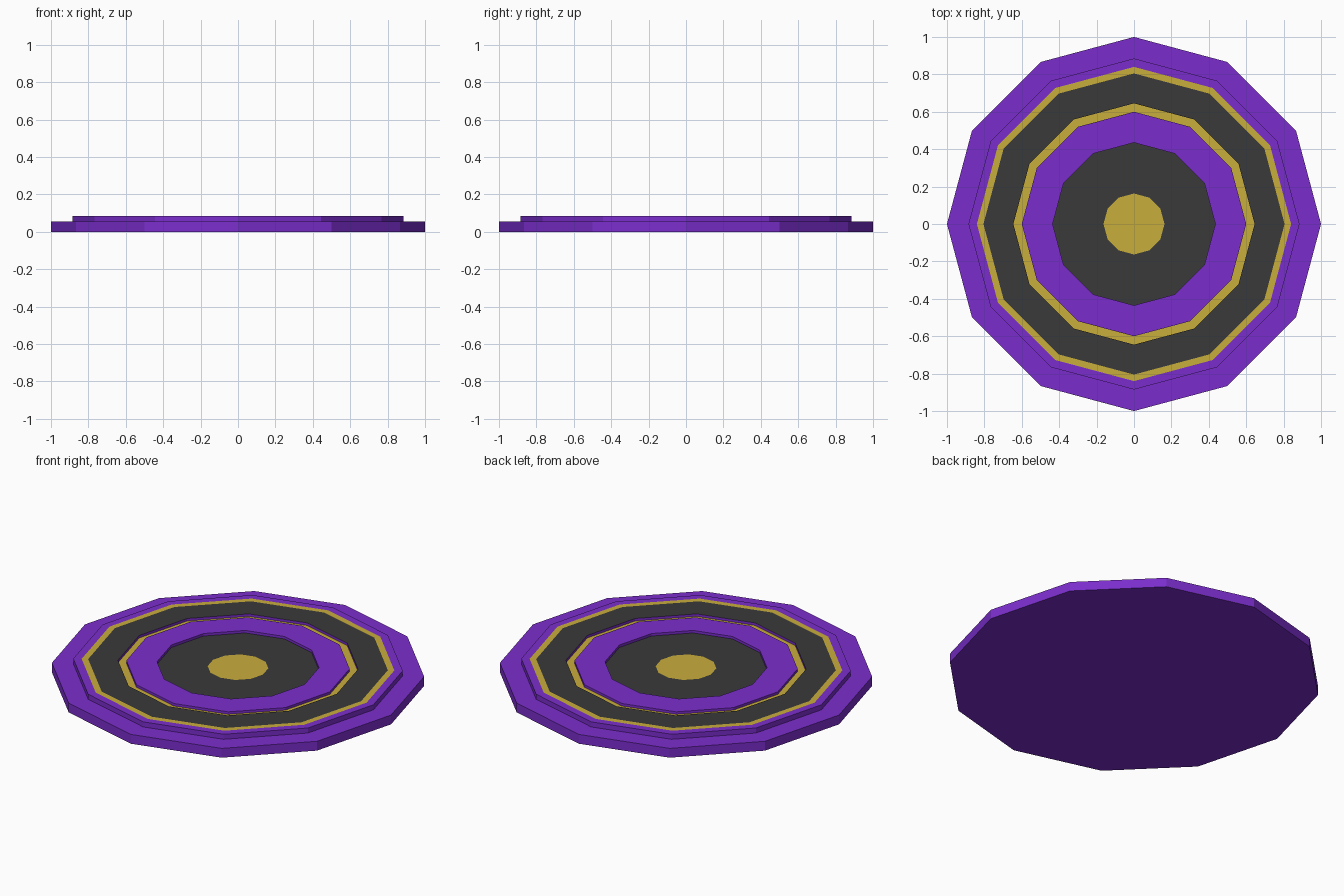
import bpy, bmesh, math

if "Cube" in bpy.data.objects:
    bpy.data.objects.remove(bpy.data.objects["Cube"])

SIDES = 12


def material(name, rgb):
    m = bpy.data.materials.new(name)
    m.diffuse_color = (*rgb, 1.0)
    m.use_nodes = True
    m.node_tree.nodes["Principled BSDF"].inputs["Base Color"].default_value = m.diffuse_color
    return m


PURPLE = material("purple", (0.195, 0.027, 0.604))
GOLD = material("gold", (0.584, 0.418, 0.045))
DARK = material("charcoal", (0.042, 0.042, 0.042))
MATS = [PURPLE, GOLD, DARK]


def lathe(name, start, bands):
    """Spin a profile; each band is (radius, z, material) and joins the point before it."""
    bm = bmesh.new()

    def ring(r, z):
        if r == 0:
            return [bm.verts.new((0, 0, z))] * SIDES
        return [bm.verts.new((r * math.cos(a), r * math.sin(a), z))
                for a in (math.tau * i / SIDES for i in range(SIDES))]

    prev = ring(*start)
    for r, z, mat in bands:
        cur = ring(r, z)
        for i in range(SIDES):
            j = (i + 1) % SIDES
            quad = [prev[i], prev[j], cur[j], cur[i]]
            face = bm.faces.new(list(dict.fromkeys(quad)))
            face.material_index = MATS.index(mat)
        prev = cur
    me = bpy.data.meshes.new(name)
    bm.to_mesh(me)
    bm.free()
    for m in MATS:
        me.materials.append(m)
    ob = bpy.data.objects.new(name, me)
    bpy.context.collection.objects.link(ob)
    return ob


LOW, STEP, TOP, SUNK = 0.0, 0.055, 0.085, 0.07

# wide base slab, with underside and exposed ledge
lathe("base_slab", (0, LOW), [(1.0, LOW, PURPLE), (1.0, STEP, PURPLE), (0.885, STEP, PURPLE)])

# raised outer tier with a gold stripe and a charcoal walkway
lathe("outer_tier", (0.885, STEP), [
    (0.885, TOP, PURPLE), (0.84, TOP, PURPLE), (0.805, TOP, GOLD),
    (0.645, TOP, DARK), (0.645, SUNK, PURPLE)])

# gold groove floor
lathe("gold_groove", (0.645, SUNK), [(0.60, SUNK, GOLD)])

# raised inner purple ring
lathe("inner_ring", (0.60, SUNK), [
    (0.60, TOP, PURPLE), (0.435, TOP, PURPLE), (0.435, SUNK, PURPLE)])

# sunken charcoal floor with the gold centre disc
lathe("centre_floor", (0.435, SUNK), [(0.163, SUNK, DARK), (0, SUNK, GOLD)])
